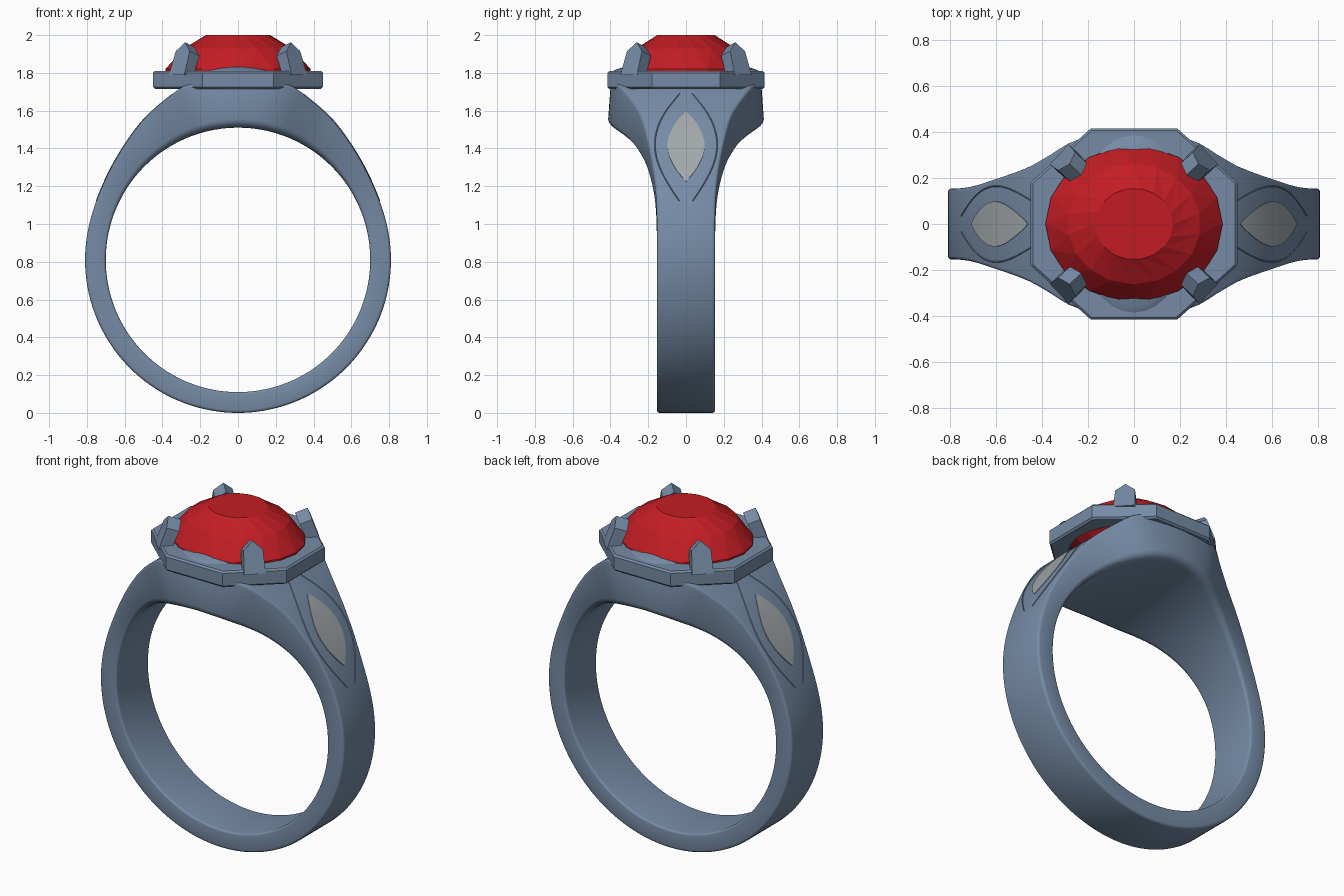
import bpy, bmesh, math
from math import sin, cos, radians, pi

if "Cube" in bpy.data.objects:
    bpy.data.objects.remove(bpy.data.objects["Cube"])

CZ, R_IN = 0.81, 0.70
METAL = bpy.data.materials.new("blue_grey_metal")
METAL.diffuse_color = (.18, .26, .38, 1)
METAL.use_nodes = True
METAL.node_tree.nodes["Principled BSDF"].inputs["Base Color"].default_value = METAL.diffuse_color
# angle from top, outer radius, outer half width, inner half width, inner rounding
SHAPE = [(0, .93, .40, .412, .045), (8, .939, .39, .405, .045), (16, .966, .36, .378, .045),
         (24, .932, .295, .329, .042), (32, .902, .242, .277, .036), (45, .853, .198, .214, .028),
         (58, .822, .168, .175, .02), (70, .811, .156, .158, .015), (90, .81, .154, .154, .012),
         (180, .81, .154, .154, .012)]


def shape(deg):
    """Smoothly interpolate the ring section at an angle from the top."""
    d = min(abs(deg), 180)
    i = max(k for k in range(len(SHAPE) - 1) if SHAPE[k][0] <= d)
    a, b = SHAPE[i], SHAPE[i + 1]
    p, n = SHAPE[max(i - 1, 0)], SHAPE[min(i + 2, len(SHAPE) - 1)]
    h = b[0] - a[0]
    t = (d - a[0]) / h
    out = []
    for k in range(1, 5):
        m0 = (b[k] - p[k]) / (b[0] - p[0]) * h if i else 0
        m1 = (n[k] - a[k]) / (n[0] - a[0]) * h
        out.append((2*t**3 - 3*t*t + 1) * a[k] + (t**3 - 2*t*t + t) * m0
                   + (3*t*t - 2*t**3) * b[k] + (t**3 - t*t) * m1)
    return out


def polar(deg, r, y):
    return (r * sin(radians(deg)), y, CZ + r * cos(radians(deg)))


def make(name, verts, faces, color=None, smooth=None):
    me = bpy.data.meshes.new(name)
    me.from_pydata(verts, [], faces)
    bm = bmesh.new()
    bm.from_mesh(me)
    bmesh.ops.recalc_face_normals(bm, faces=bm.faces)
    bm.to_mesh(me)
    bm.free()
    ob = bpy.data.objects.new(name, me)
    bpy.context.collection.objects.link(ob)
    mat = METAL
    if color:
        mat = bpy.data.materials.new(name)
        mat.diffuse_color = color
        mat.use_nodes = True
        mat.node_tree.nodes["Principled BSDF"].inputs["Base Color"].default_value = mat.diffuse_color
    me.materials.append(mat)
    if smooth:
        bpy.ops.object.select_all(action='DESELECT')
        ob.select_set(True)
        bpy.context.view_layer.objects.active = ob
        bpy.ops.object.shade_smooth_by_angle(angle=radians(smooth))
    return ob


def loft(rings, closed=False, caps=True):
    """Join rings with equal point counts."""
    n, m = len(rings[0]), len(rings)
    faces = [(i*n + j, i*n + (j+1) % n, (i+1) % m*n + (j+1) % n, (i+1) % m*n + j)
             for i in range(m if closed else m - 1) for j in range(n)]
    if caps and not closed:
        faces += [tuple(range(n)), tuple(range((m-1)*n, m*n))]
    return [v for r in rings for v in r], faces


# Band with flared shoulders
def section(deg):
    ro, wo, wi, c = shape(deg)
    b = 0.015
    half = []
    for k in range(5):
        a = k / 4 * pi / 2
        half.append((R_IN + c * (1 - cos(a)), wi - c * 1.2 * (1 - sin(a))))
    for k in range(4):
        a = k / 3 * pi / 2
        half.append((ro - b * (1 - sin(a)), wo - b * (1 - cos(a))))
    return [polar(deg, r, y) for r, y in half + [(r, -y) for r, y in reversed(half)]]


make("band", *loft([section(d * 2.5 - 180) for d in range(144)], closed=True), smooth=40)


# Octagonal bezel plate with an oval opening
def plate():
    cu = bpy.data.curves.new("bezel_plate", 'CURVE')
    cu.dimensions = '2D'
    cu.fill_mode = 'BOTH'
    e = 0.01
    octagon = [(.44, .176), (.184, .406), (-.184, .406), (-.44, .176),
               (-.44, -.176), (-.184, -.406), (.184, -.406), (.44, -.176)]
    oval = [(.38 * cos(k * pi / 24), .335 * sin(k * pi / 24)) for k in range(48)]
    for pts in (octagon, oval):
        s = cu.splines.new('POLY')
        s.points.add(len(pts) - 1)
        for p, q in zip(s.points, pts):
            p.co = (*q, 0, 1)
        s.use_cyclic_u = True
    cu.extrude, cu.bevel_depth, cu.bevel_resolution = 0.0375, e, 0
    cu.materials.append(METAL)
    ob = bpy.data.objects.new("bezel_plate", cu)
    ob.location.z = 1.763
    bpy.context.collection.objects.link(ob)
    bpy.ops.object.select_all(action='DESELECT')
    ob.select_set(True)
    bpy.context.view_layer.objects.active = ob
    bpy.ops.object.convert(target='MESH')
    bpy.ops.object.shade_flat()


plate()

# Low domed seat showing in front of and behind the stone
bpy.ops.mesh.primitive_uv_sphere_add(segments=32, ring_count=16, radius=1, location=(0, 0, 1.79))
seat = bpy.context.object
seat.name = "stone_seat"
seat.scale = (.26, .405, .07)
seat.data.materials.append(METAL)
bpy.ops.object.shade_smooth()


# Faceted oval stone
def oval(rx, ry, z, off, n=18):
    return [(rx * cos((k + off) * 2*pi/n), ry * sin((k + off) * 2*pi/n), z) for k in range(n)]


v, f = loft([oval(.12, .11, 1.62, 0), oval(.385, .337, 1.79, 0), oval(.385, .337, 1.82, 0),
             oval(.29, .262, 1.93, .5), oval(.17, .155, 2.0, 0)])
faces = []
for q in f:                                  # crown becomes triangles
    faces += [(q[0], q[1], q[3]), (q[1], q[2], q[3])] if len(q) == 4 and min(q) >= 36 else [q]
make("stone", v, faces, (.55, .012, .018, 1))

# Four pointed prongs leaning over the stone
HOUSE = [(-.06, 1.79), (.06, 1.79), (.054, 1.915), (0, 1.962), (-.054, 1.915)]
for i, ang in enumerate((43, 137, 223, 317)):
    c, s = cos(radians(ang)), sin(radians(ang))
    rings = []
    for inner in (0, 1):
        ring = []
        for t, z in HOUSE:
            r = .445 - (z - 1.79) * .36 - inner * .07
            zz = z - (inner * .025 if z > 1.8 else 0)
            ring.append((r * c - t * s, r * s + t * c, zz))
        rings.append(ring)
    make(f"prong_{i + 1}", *loft(rings))

# Leaf inlays and their outline lines on both shoulders
for side, label in ((1, "right"), (-1, "left")):
    N = 20
    rings = []
    for k in range(N + 1):
        d = 30.5 + 29 * k / N
        w = .097 * sin(pi * k / N) ** .9 + .001
        r = shape(d)[0] + .004
        rings.append([polar(side * d, r, -w), polar(side * d, r, w),
                      polar(side * d, r - .02, w), polar(side * d, r - .02, -w)])
    make(f"leaf_inlay_{label}", *loft(rings), color=(.36, .39, .40, 1), smooth=30)
    for flip in (1, -1):
        rings = []
        for k in range(N + 1):
            d = 21.5 + 46 * k / N
            y = flip * (.035 + .13 * sin(pi * k / N))
            r = shape(d)[0] - .001
            rings.append([polar(side * d, r + .004 * sin(a * pi / 2), y + .004 * cos(a * pi / 2))
                          for a in range(4)])
        make(f"leaf_outline_{label}_{'back' if flip > 0 else 'front'}", *loft(rings), smooth=30)
